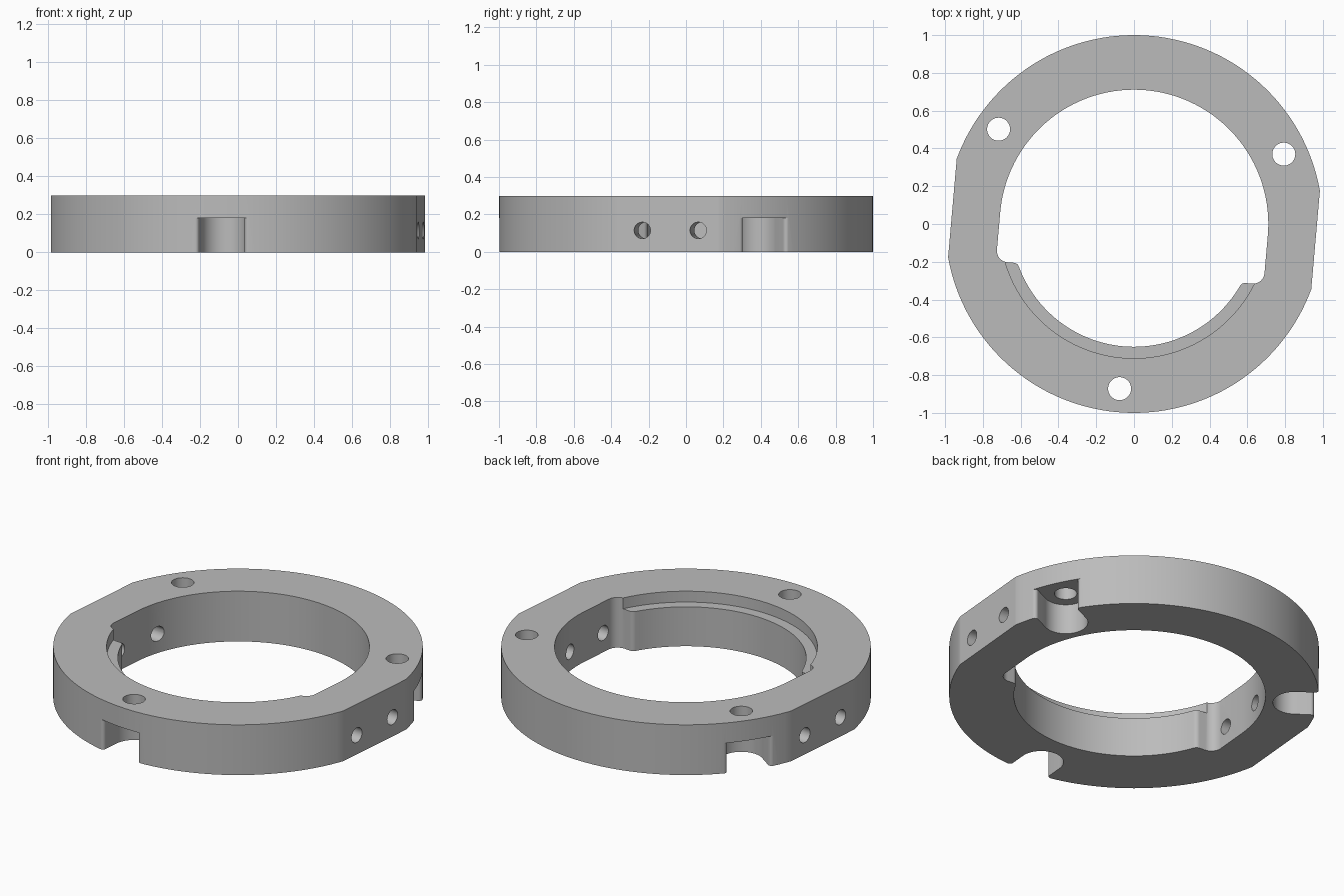
import bpy, bmesh
from math import sin, cos, acos, atan2, sqrt, radians, degrees, pi
from mathutils import Matrix

if "Cube" in bpy.data.objects:
    bpy.data.objects.remove(bpy.data.objects["Cube"], do_unlink=True)

HEIGHT = 0.3
FLAT = 0.965          # distance of the outer flats from the centre
BORE, LIP = 0.711, 0.65
STEP = -0.26          # where the narrower lip begins
TILT = Matrix.Rotation(radians(-5), 4, 'Z')

grey = bpy.data.materials.new("plain grey")
grey.use_nodes = True
grey.diffuse_color = (0.5, 0.5, 0.5, 1)
grey.node_tree.nodes["Principled BSDF"].inputs["Base Color"].default_value = (0.5, 0.5, 0.5, 1)


def arc(cx, cy, r, start, end, n):
    steps = [radians(start + (end - start) * i / n) for i in range(n + 1)]
    return [(cx + r * cos(a), cy + r * sin(a)) for a in steps]


def prism(name, outline, z0, z1, matrix=Matrix()):
    """Extrude a closed outline from z0 to z1."""
    bm = bmesh.new()
    face = bm.faces.new([bm.verts.new((x, y, z0)) for x, y in outline])
    out = bmesh.ops.extrude_face_region(bm, geom=[face])
    top = [v for v in out["geom"] if isinstance(v, bmesh.types.BMVert)]
    bmesh.ops.translate(bm, verts=top, vec=(0, 0, z1 - z0))
    bmesh.ops.recalc_face_normals(bm, faces=bm.faces)
    bm.transform(matrix)
    mesh = bpy.data.meshes.new(name)
    bm.to_mesh(mesh)
    bm.free()
    mesh.materials.append(grey)
    obj = bpy.data.objects.new(name, mesh)
    bpy.context.collection.objects.link(obj)
    return obj


def mirrored(half):
    return half + [(-x, y) for x, y in reversed(half)]


# Ring body: a disc with two parallel flats
corner = acos(FLAT)
angles = [radians(2.5 * i) for i in range(144)]
angles += [corner, pi - corner, pi + corner, 2 * pi - corner]
outline = [(max(-FLAT, min(FLAT, cos(a))), sin(a)) for a in sorted(angles)]
ring = prism("clamp_ring", outline, 0, HEIGHT, TILT)

cutters = []

# Central opening: half circle, straight sides, rounded step, narrower lip
r_in, r_out = 0.06, 0.03
fy = STEP - r_out
fx = -sqrt((LIP + r_out) ** 2 - fy ** 2)
turn = degrees(atan2(-fy, -fx))
half = arc(0, 0, BORE, 90, 180, 40)[1:]
half += arc(-BORE + r_in, STEP + r_in, r_in, 180, 270, 8)
half += arc(fx, fy, r_out, 90, turn, 6)
half += arc(0, 0, LIP, 180 + turn, 270, 30)[1:-1]
opening = [(0, BORE)] + half + [(0, -LIP)] + [(-x, y) for x, y in reversed(half)]
cutters.append(prism("opening_cutter", opening, -0.1, HEIGHT + 0.1, TILT))

# Shallow ledge above the lip
side = degrees(atan2(0.2, sqrt(BORE ** 2 - 0.04)))
ledge = arc(0, 0, BORE, 180 + side, 360 - side, 72)
cutters.append(prism("ledge_cutter", ledge, 0.235, HEIGHT + 0.1, TILT))

# Three screw holes, each with a round-ended slot open to the rim below
slot = arc(0, 0, 0.12, 180, 90, 16)[1:]
slot = [(x, -y) for x, y in slot]
slot += [(x, -y) for x, y in arc(0.095, 0.14, 0.02, -90, 8, 6)]
slot += [(0.3, -0.145)]
slot = [(-0.12, 0)] + slot + [(x, -y) for x, y in reversed(slot)]
for angle in (30, 150, 270):
    place = TILT @ Matrix.Rotation(radians(angle), 4, 'Z') @ Matrix.Translation((0.875, 0, 0))
    cutters.append(prism("slot_cutter", slot, -0.1, 0.18, place))
    cutters.append(prism("screw_hole_cutter", arc(0, 0, 0.061, 0, 360, 32)[:-1],
                         0.1, HEIGHT + 0.1, place))

# Cross holes through both flats
for y in (-0.15, 0.15):
    place = TILT @ Matrix.Translation((0, y, 0.115)) @ Matrix.Rotation(pi / 2, 4, 'Y')
    cutters.append(prism("cross_hole_cutter", arc(0, 0, 0.044, 0, 360, 28)[:-1],
                         -1.2, 1.2, place))

# Cut the ring and tidy up
bpy.context.view_layer.objects.active = ring
ring.select_set(True)
for cutter in cutters:
    cutter.hide_render = True
    mod = ring.modifiers.new("cut", 'BOOLEAN')
    mod.operation = 'DIFFERENCE'
    mod.solver = 'EXACT'
    mod.object = cutter
    bpy.ops.object.modifier_apply(modifier=mod.name)
    bpy.data.objects.remove(cutter, do_unlink=True)

bpy.ops.object.shade_smooth_by_angle(angle=radians(25))
